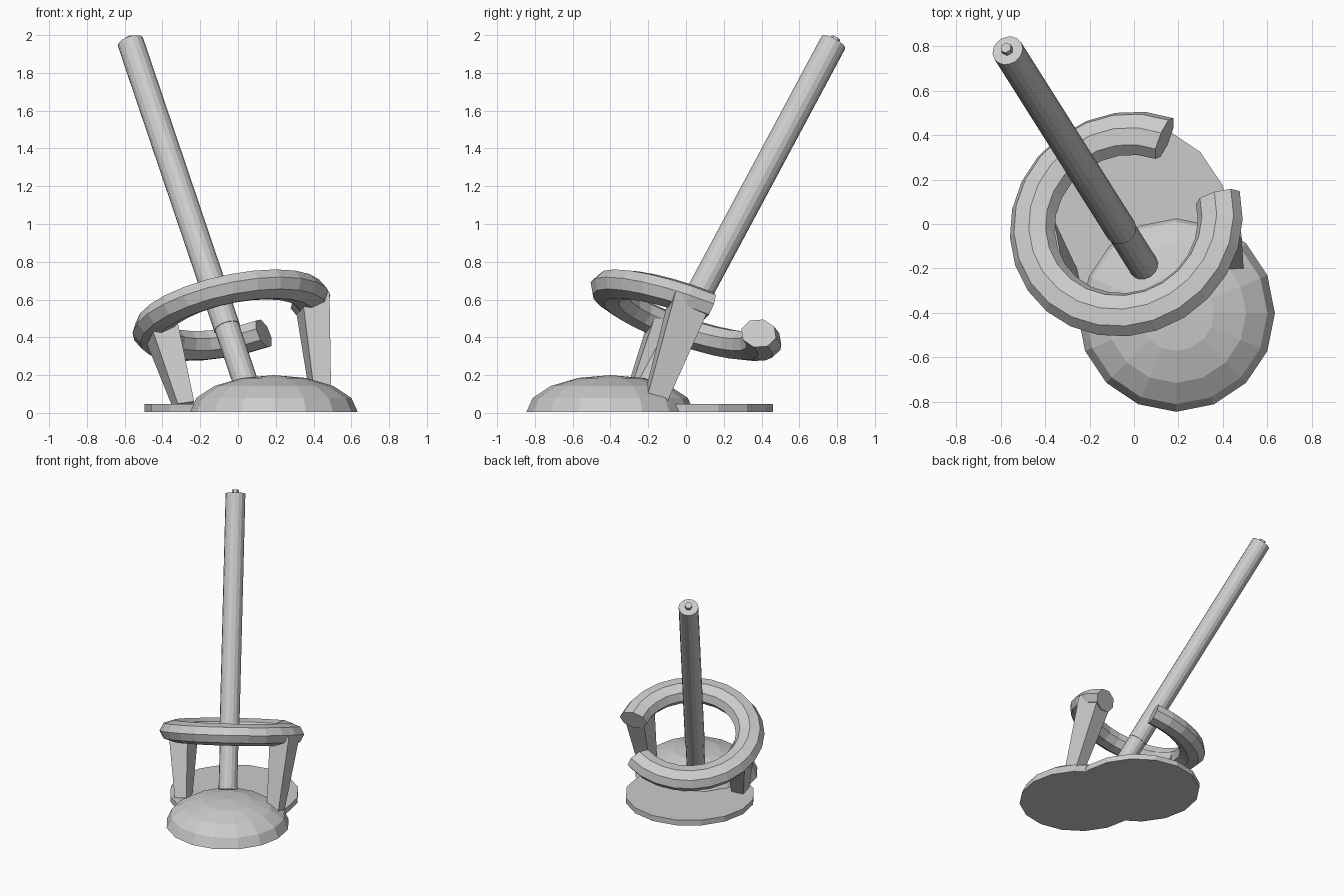
import bpy, bmesh, math
from mathutils import Vector, Matrix

if "Cube" in bpy.data.objects:
    bpy.data.objects.remove(bpy.data.objects["Cube"])


def loft(name, rings, cap_start=True, cap_end=True):
    """Skin a list of equal-length point rings into one flat-shaded object."""
    bm = bmesh.new()
    loops = [[bm.verts.new(p) for p in ring] for ring in rings]
    n = len(loops[0])
    for a, b in zip(loops, loops[1:]):
        for i in range(n):
            j = (i + 1) % n
            bm.faces.new((a[i], a[j], b[j], b[i]))
    if cap_start:
        bm.faces.new(loops[0][::-1])
    if cap_end:
        bm.faces.new(loops[-1])
    bmesh.ops.remove_doubles(bm, verts=bm.verts[:], dist=1e-5)
    bmesh.ops.recalc_face_normals(bm, faces=bm.faces[:])
    me = bpy.data.meshes.new(name)
    bm.to_mesh(me)
    bm.free()
    ob = bpy.data.objects.new(name, me)
    bpy.context.collection.objects.link(ob)
    return ob


def ellipse(c, ax, ay, n, offset=0.0):
    """n points around centre c, spanned by the half-axes ax and ay."""
    c = Vector(c)
    angles = [offset + math.tau * i / n for i in range(n)]
    return [c + ax * math.cos(t) + ay * math.sin(t) for t in angles]


X, Y, Z = Vector((1, 0, 0)), Vector((0, 1, 0)), Vector((0, 0, 1))
BASE = 0.005

# Flat base disc
loft("base_disc", [ellipse((-0.03, -0.005, z), X * 0.465, Y * 0.465, 16) for z in (BASE, 0.047)])

# Flattened dome with a flat underside (last ring collapses into the tip)
dome = []
for k in range(5):
    t = math.radians(22.5 * k)
    r = 0.444 * math.cos(t)
    dome.append(ellipse((0.19, -0.401, BASE + 0.195 * math.sin(t)), X * r, Y * r, 16))
loft("dome", dome, cap_end=False)


# Leaning pole: thin lower rod, thicker sleeve, small pin at the tip
def on_pole(z):
    return Vector((0.037 - 0.338 * (z - 0.17), -0.178 + 0.535 * (z - 0.17), z))


pole_dir = (on_pole(1) - on_pole(0)).normalized()
px = pole_dir.cross(Z).normalized()
py = pole_dir.cross(px)
for name, z0, z1, r, n in (("lower_rod", 0.15, 0.47, 0.067, 16),
                           ("pole", 0.45, 1.962, 0.071, 16),
                           ("tip_pin", 1.93, 1.985, 0.026, 6)):
    loft(name, [ellipse(on_pole(z), px * r, py * r, n) for z in (z0, z1)])

# Tilted open ring with an eight-sided flattened section
centre = Vector((-0.035, 0, 0.517))
frame = Matrix.Rotation(math.radians(32), 3, 'Z') @ Matrix.Rotation(math.radians(-22.2), 3, 'X')
normal = frame @ Z
rings = []
steps = 21
for k in range(steps + 1):
    t = math.radians(36 + 307 * k / steps)
    out = frame @ Vector((math.cos(t), math.sin(t), 0))
    rings.append(ellipse(centre + out * 0.432, out * 0.103, normal * 0.079, 8))
loft("open_ring", rings)

# Tapered square legs under the ring
turn = math.radians(-20)
la = frame @ Vector((math.cos(turn), math.sin(turn), 0))
lb = normal.cross(la)
q = math.sqrt(2)
for name, bottom, top in (("right_leg", (0.44, -0.16, 0.075), (0.395, 0.02, 0.595)),
                          ("left_leg", (-0.285, -0.275, 0.035), (-0.415, -0.09, 0.465))):
    loft(name, [ellipse(bottom, la * 0.045 * q, lb * 0.056 * q, 4, math.pi / 4),
                ellipse(top, la * 0.075 * q, lb * 0.1 * q, 4, math.pi / 4)])
